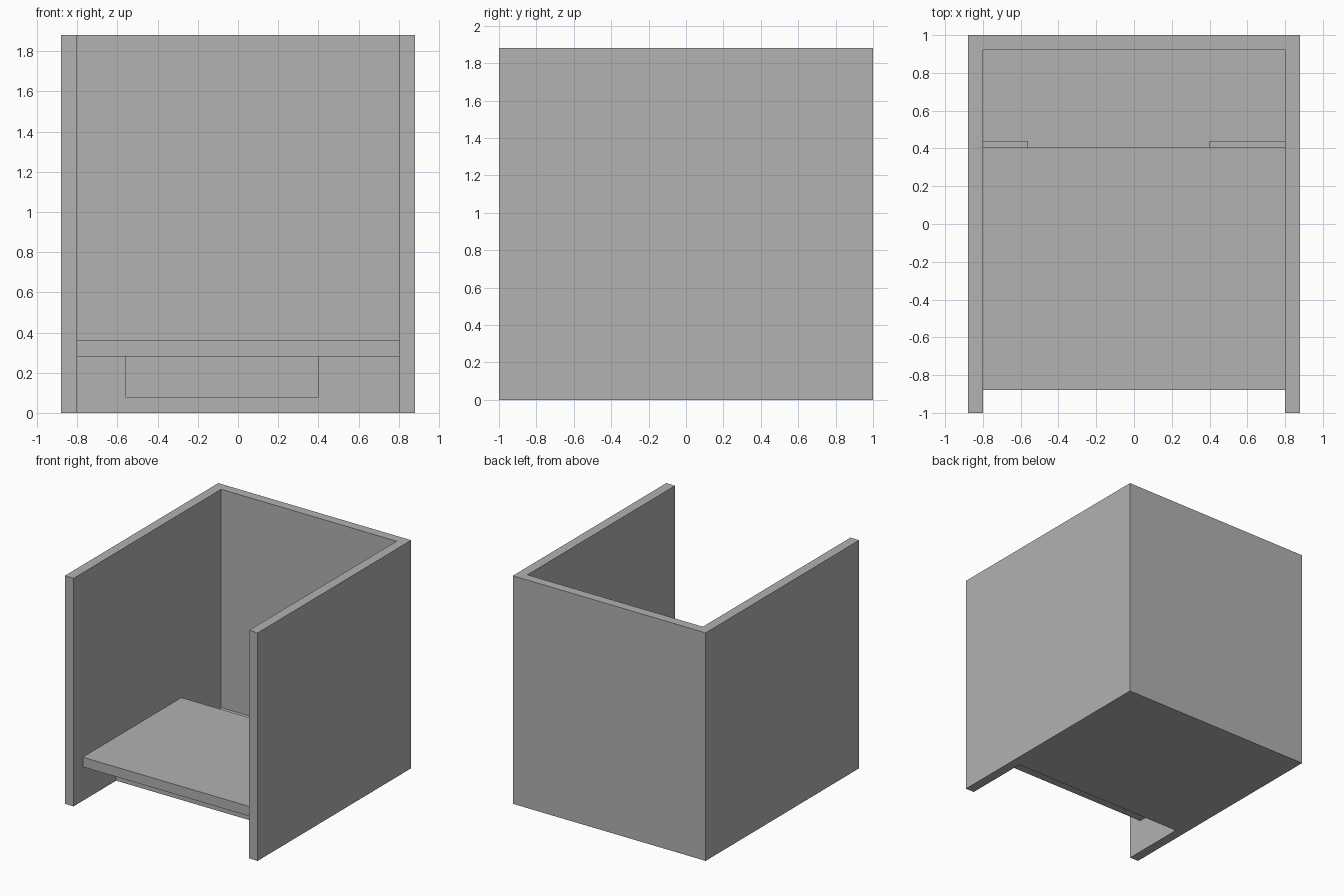
import bpy
import bmesh
from mathutils import Vector

default = bpy.data.objects.get("Cube")
if default:
    bpy.data.objects.remove(default, do_unlink=True)

# Single plain grey finish
GREY = (0.445, 0.445, 0.445, 1.0)
grey = bpy.data.materials.new("plain_grey")
grey.use_nodes = True
grey.diffuse_color = GREY
grey.node_tree.nodes["Principled BSDF"].inputs["Base Color"].default_value = GREY


def board(name, low, high):
    """Flat-faced box spanning two opposite corners."""
    low, high = Vector(low), Vector(high)
    bm = bmesh.new()
    bmesh.ops.create_cube(bm, size=1)
    bmesh.ops.scale(bm, vec=high - low, verts=bm.verts)
    mesh = bpy.data.meshes.new(name)
    bm.to_mesh(mesh)
    bm.free()
    mesh.materials.append(grey)
    obj = bpy.data.objects.new(name, mesh)
    obj.location = (low + high) / 2
    bpy.context.collection.objects.link(obj)
    return obj


OUTER, INNER = 0.88, 0.80      # half widths outside and inside the walls
HEIGHT, THICK = 1.88, 0.08
BACK = 0.923                   # inner face of the back wall
BASE_FRONT, BLOCK_BACK = -0.445, 0.44
SHELF_Z = 0.28

# Upright walls
board("left_wall", (INNER, -1, 0), (OUTER, 1, HEIGHT))
board("right_wall", (-OUTER, -1, 0), (-INNER, 1, HEIGHT))
board("back_wall", (-INNER, BACK, 0), (INNER, 1, HEIGHT))

# Floor set back from the front
board("floor", (-INNER, BASE_FRONT, 0), (INNER, BACK, THICK))

# Blocks either side of the opening carry the shelf
board("left_support", (0.40, BASE_FRONT, THICK), (INNER, BLOCK_BACK, SHELF_Z))
board("right_support", (-INNER, BASE_FRONT, THICK), (-0.56, BLOCK_BACK, SHELF_Z))
board("shelf", (-INNER, -OUTER, SHELF_Z), (INNER, 0.406, SHELF_Z + THICK))
